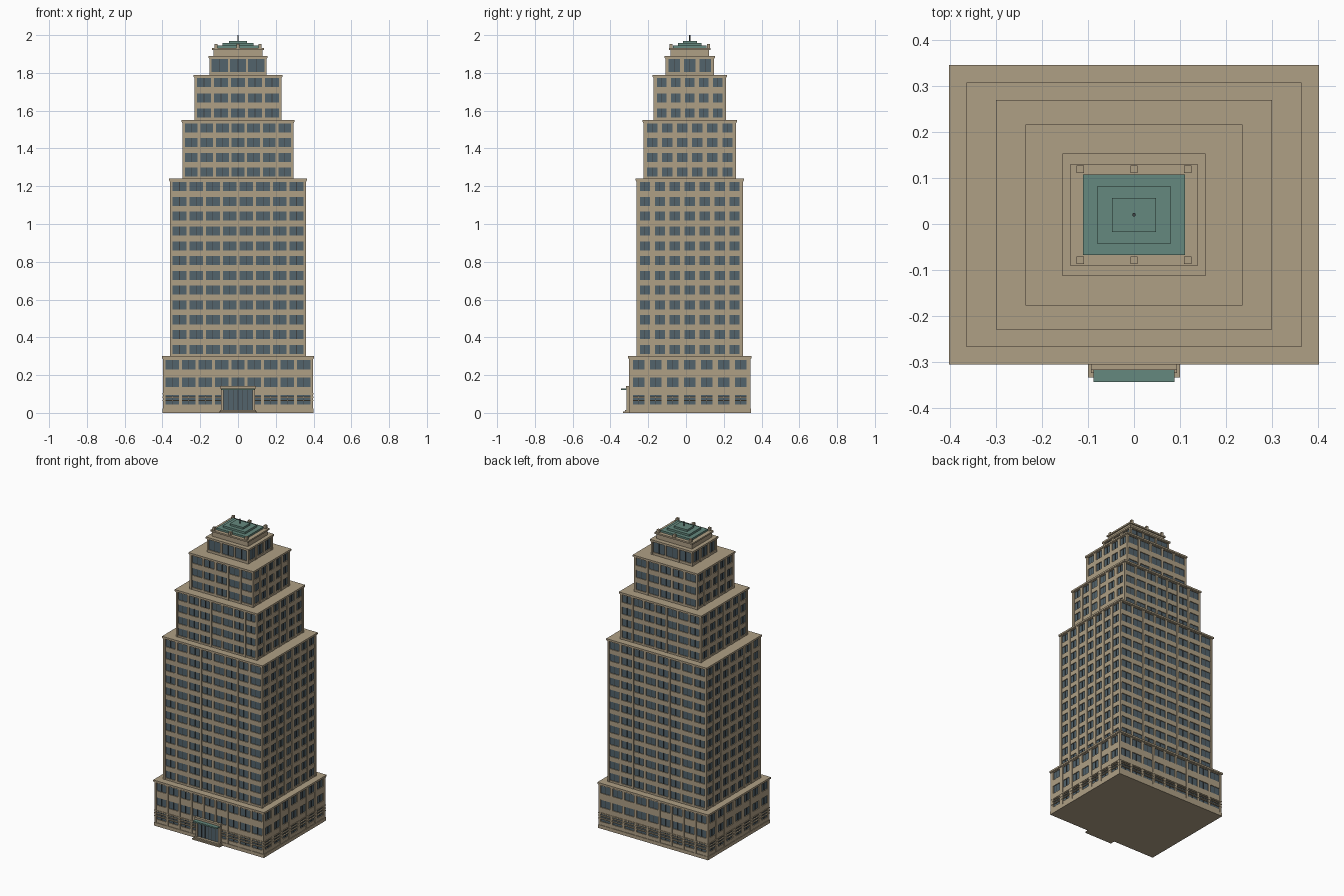
import bpy, bmesh

if "Cube" in bpy.data.objects:
    bpy.data.objects.remove(bpy.data.objects["Cube"])

CY = 0.02  # tower centre line in y


def mat(name, rgb):
    m = bpy.data.materials.new(name)
    m.diffuse_color = (*rgb, 1)
    m.use_nodes = True
    m.node_tree.nodes["Principled BSDF"].inputs["Base Color"].default_value = m.diffuse_color
    return m


STONE = mat("tan stone", (0.43, 0.35, 0.235))
GLASS = mat("blue grey glass", (0.085, 0.125, 0.15))
COPPER = mat("green copper", (0.13, 0.25, 0.21))
DARK = mat("dark metal", (0.05, 0.055, 0.055))


def boxes(name, items, material):
    """One object made of boxes given as (x0, x1, y0, y1, z0, z1)."""
    bm = bmesh.new()
    for x0, x1, y0, y1, z0, z1 in items:
        r = bmesh.ops.create_cube(bm, size=1)
        for v in r["verts"]:
            v.co = ((x0 + x1) / 2 + v.co.x * (x1 - x0),
                    (y0 + y1) / 2 + v.co.y * (y1 - y0),
                    (z0 + z1) / 2 + v.co.z * (z1 - z0))
    me = bpy.data.meshes.new(name)
    bm.to_mesh(me)
    bm.free()
    me.materials.append(material)
    ob = bpy.data.objects.new(name, me)
    bpy.context.collection.objects.link(ob)
    return ob


def slab(hx, hy, z0, z1):
    return (-hx, hx, CY - hy, CY + hy, z0, z1)


def on_wall(side, hx, hy, u0, u1, d0, d1, z0, z1):
    """Box on one wall: u runs along it, d is the distance out from the wall face."""
    if side == "front":
        return (u0, u1, CY - hy - d1, CY - hy - d0, z0, z1)
    if side == "back":
        return (u0, u1, CY + hy + d0, CY + hy + d1, z0, z1)
    if side == "right":
        return (hx + d0, hx + d1, CY + u0, CY + u1, z0, z1)
    return (-hx - d1, -hx - d0, CY + u0, CY + u1, z0, z1)


def tier(name, hx, hy, z0, z1, floors, nx, ny, win_w, drop, win_h):
    """Glass core behind stone spandrels and piers, capped with a cornice."""
    rec = 0.007
    boxes(name + "_glass", [slab(hx - rec, hy - rec, z0, z1 - 0.01)], GLASS)
    pitch = (z1 - z0) / floors
    spandrels, piers, mullions = [], [], []
    # full-width stone bands between the window rows
    low = z0
    for f in range(floors):
        top = z0 + (f + 1) * pitch - drop
        spandrels.append(slab(hx - 0.002, hy - 0.002, low, top - win_h))
        low = top
    spandrels.append(slab(hx - 0.002, hy - 0.002, low, z1 - 0.005))
    for side in ("front", "back", "right", "left"):
        wide = side in ("front", "back")
        h, n = (hx, nx) if wide else (hy, ny)
        step = 2 * (h - 0.006) / n
        half = step * (win_w if wide else win_w - 0.14) / 2
        # piers fill the gaps between the windows
        edge = -h
        for i in range(n):
            c = -h + 0.006 + (i + 0.5) * step
            piers.append(on_wall(side, hx, hy, edge, c - half, -rec - 0.002, 0, z0, z1 - 0.005))
            edge = c + half
            mullions.append(on_wall(side, hx, hy, c - 0.0015, c + 0.0015,
                                    -rec - 0.001, -0.004, z0 + 0.01, z1 - 0.01))
        piers.append(on_wall(side, hx, hy, edge, h, -rec - 0.002, 0, z0, z1 - 0.005))
    boxes(name + "_spandrels", spandrels, STONE)
    boxes(name + "_piers", piers, STONE)
    boxes(name + "_mullions", mullions, DARK)
    boxes(name + "_cornice", [slab(hx + 0.005, hy + 0.005, z1 - 0.011, z1),
                              slab(hx + 0.002, hy + 0.002, z1 - 0.015, z1 - 0.01)], STONE)


# Stepped tiers from the street to the crown
tier("base", 0.398, 0.321, 0.02, 0.30, 3, 9, 7, 0.82, 0.019, 0.05)
tier("main_shaft", 0.360, 0.283, 0.30, 1.24, 12, 8, 7, 0.82, 0.018, 0.048)
tier("upper_shaft", 0.295, 0.245, 1.24, 1.55, 4, 7, 6, 0.82, 0.018, 0.048)
tier("high_shaft", 0.231, 0.192, 1.55, 1.79, 3, 5, 5, 0.82, 0.018, 0.048)
tier("crown_room", 0.151, 0.128, 1.79, 1.89, 1, 3, 3, 0.88, 0.016, 0.068)

# Plinth and ground floor stone courses
boxes("plinth", [slab(0.400, 0.323, 0, 0.022)], STONE)
boxes("ground_courses", [slab(0.3995, 0.3225, z, z + 0.006) for z in (0.062, 0.08, 0.098)], STONE)

# Parapet and its corner posts
boxes("parapet", [slab(0.130, 0.103, 1.885, 1.922), slab(0.138, 0.111, 1.922, 1.932)], STONE)
boxes("roof_posts", [(x - 0.008, x + 0.008, CY + s * 0.099 - 0.008, CY + s * 0.099 + 0.008, 1.93, 1.952)
                     for x in (-0.117, 0, 0.117) for s in (-1, 1)], STONE)

# Copper stepped roof and mast
boxes("copper_roof", [slab(0.111, 0.088, 1.93, 1.944), slab(0.081, 0.062, 1.944, 1.957),
                      slab(0.048, 0.037, 1.957, 1.969)], COPPER)
bpy.ops.mesh.primitive_cylinder_add(vertices=10, radius=0.004, depth=0.035, location=(0, CY, 1.9825))
mast = bpy.context.object
mast.name = "mast"
mast.data.materials.append(DARK)

# Entrance: steps, stone surround, doors and canopy
FY = CY - 0.321
boxes("entrance_steps", [(-0.1, 0.1, -0.334, FY, 0, 0.008), (-0.094, 0.094, -0.324, FY, 0.008, 0.016)], STONE)
boxes("entrance_surround", [(-0.09, -0.076, -0.315, FY, 0.016, 0.13), (0.076, 0.09, -0.315, FY, 0.016, 0.13),
                            (-0.094, 0.094, -0.318, FY, 0.128, 0.143)], STONE)
boxes("entrance_doors", [(-0.077, 0.077, -0.306, FY + 0.002, 0.016, 0.13)], GLASS)
boxes("door_bars", [(x - 0.0015, x + 0.0015, -0.309, -0.304, 0.016, 0.128)
                    for x in (-0.05, -0.025, 0, 0.025, 0.05)], DARK)
boxes("entrance_canopy", [(-0.088, 0.088, -0.344, -0.312, 0.121, 0.130)], COPPER)
